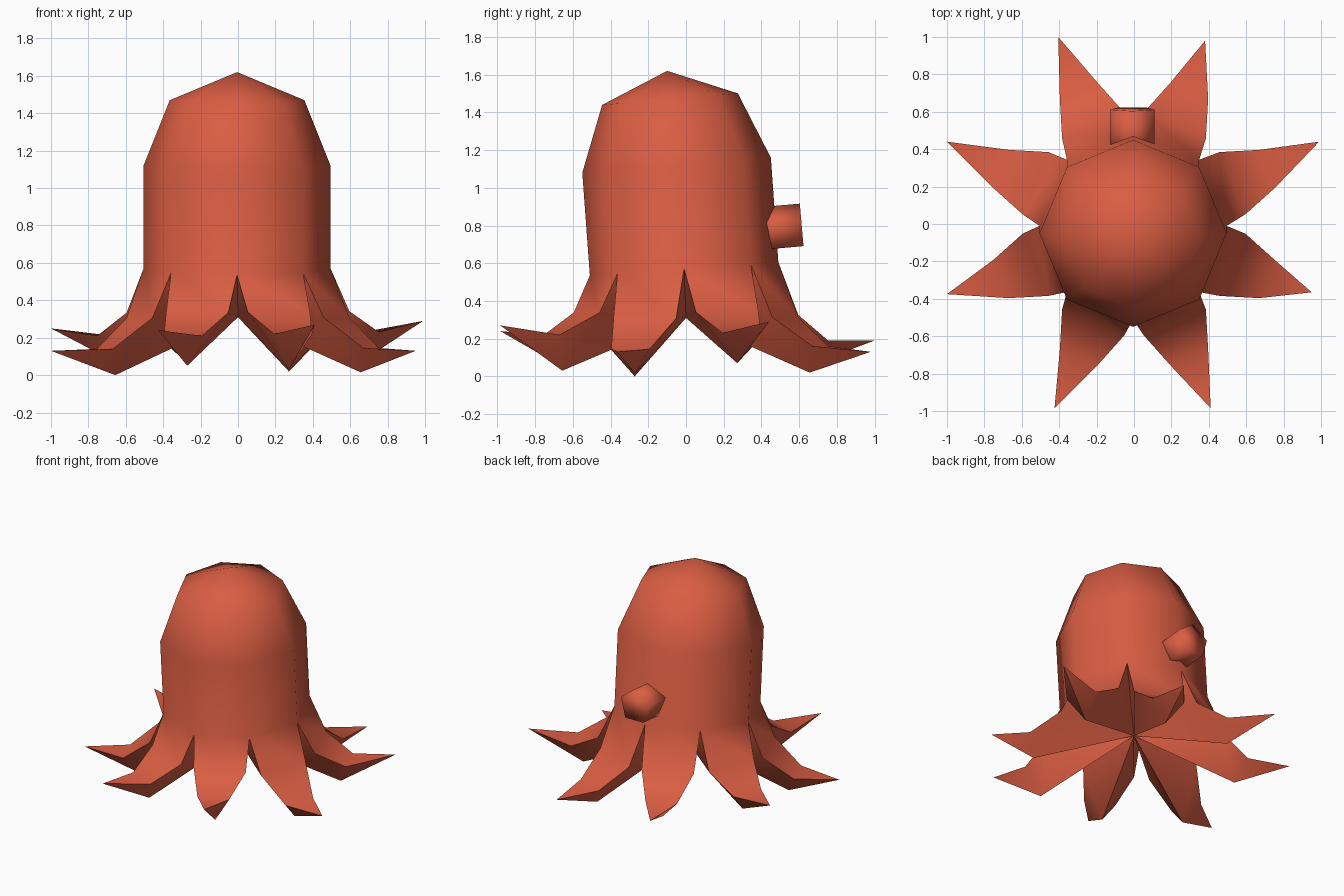
import bpy
import bmesh
from math import cos, sin, radians
from mathutils import Vector

default_cube = bpy.data.objects.get("Cube")
if default_cube:
    bpy.data.objects.remove(default_cube, do_unlink=True)

skin = bpy.data.materials.new("coral red")
skin.use_nodes = True
skin.diffuse_color = (0.70, 0.11, 0.055, 1)
skin.node_tree.nodes["Principled BSDF"].inputs["Base Color"].default_value = skin.diffuse_color


def finish(name, bm, angle):
    """Turn a bmesh into a smooth shaded object."""
    bmesh.ops.recalc_face_normals(bm, faces=bm.faces)
    mesh = bpy.data.meshes.new(name)
    bm.to_mesh(mesh)
    bm.free()
    mesh.materials.append(skin)
    obj = bpy.data.objects.new(name, mesh)
    bpy.context.collection.objects.link(obj)
    bpy.ops.object.select_all(action='DESELECT')
    obj.select_set(True)
    bpy.context.view_layer.objects.active = obj
    bpy.ops.object.shade_smooth_by_angle(angle=radians(angle))
    return obj


def ring(bm, radius, centre_y, height, tilt):
    """Eight-sided ring that rises towards the back."""
    verts = []
    for i in range(8):
        a = radians(45 * i)
        y = radius * sin(a)
        verts.append(bm.verts.new((radius * cos(a) - 0.005, centre_y + y, height + tilt * y)))
    return verts


# Head: three tilted rings closed by a low peak
bm = bmesh.new()
rings = [ring(bm, 0.5, -0.01, 0.57, 0.07),
         ring(bm, 0.5, -0.05, 1.12, 0.08),
         ring(bm, 0.36, -0.085, 1.47, 0.085)]
peak = bm.verts.new((-0.005, -0.1, 1.62))
for i in range(8):
    j = (i + 1) % 8
    for low, high in zip(rings, rings[1:]):
        bm.faces.new((low[i], low[j], high[j], high[i]))
    bm.faces.new((rings[-1][i], rings[-1][j], peak))

# Arms: three-sided section with a keel, all meeting under the head
# tip x, tip y, tip height, knuckle height, keel height
arms = [(0.99, 0.44, 0.29, 0.23, 0.07),
        (0.38, 0.98, 0.13, 0.16, 0.02),
        (-0.405, 1.0, 0.19, 0.19, 0.06),
        (-1.0, 0.44, 0.25, 0.21, 0.07),
        (-1.0, -0.375, 0.13, 0.14, 0.0),
        (-0.425, -0.985, 0.24, 0.21, 0.05),
        (0.41, -0.985, 0.27, 0.22, 0.03),
        (0.95, -0.365, 0.13, 0.145, 0.015)]
centre = bm.verts.new((0, 0, 0.31))
for i, (x, y, tip_z, knuckle_z, keel_z) in enumerate(arms):
    a = radians(45 * i + 22.5)
    out = Vector((cos(a), sin(a), 0))
    side = Vector((-sin(a), cos(a), 0))

    def point(reach, across, z):
        return bm.verts.new(out * reach + side * across + Vector((0, 0, z)))

    tip = bm.verts.new((x, y, tip_z))
    keel = point(0.71, 0, keel_z)
    shoulder_z = 0.25 + 0.4 * knuckle_z
    right = [rings[0][i], point(0.57, -0.18, shoulder_z), point(0.77, -0.11, knuckle_z)]
    left = [rings[0][(i + 1) % 8], point(0.57, 0.18, shoulder_z), point(0.77, 0.11, knuckle_z)]
    for k in range(2):
        bm.faces.new((right[k], right[k + 1], left[k + 1], left[k]))
    bm.faces.new((right[2], tip, left[2]))
    for edge in (right, left):
        bm.faces.new((centre, edge[0], edge[1]))
        bm.faces.new((centre, edge[1], keel))
        bm.faces.new((edge[1], edge[2], keel))
        bm.faces.new((edge[2], tip, keel))
finish("head_and_arms", bm, 60)

# Siphon: short five-sided tube on the back of the head
bm = bmesh.new()
bmesh.ops.create_cone(bm, cap_ends=True, segments=5, radius1=0.125, radius2=0.125, depth=0.26)
siphon = finish("siphon", bm, 120)
siphon.rotation_euler = (radians(-85), 0, 0)
siphon.location = (-0.01, 0.485, 0.78)
# Point of the five-sided section faces up
for v in siphon.data.vertices:
    v.co.y = -v.co.y
